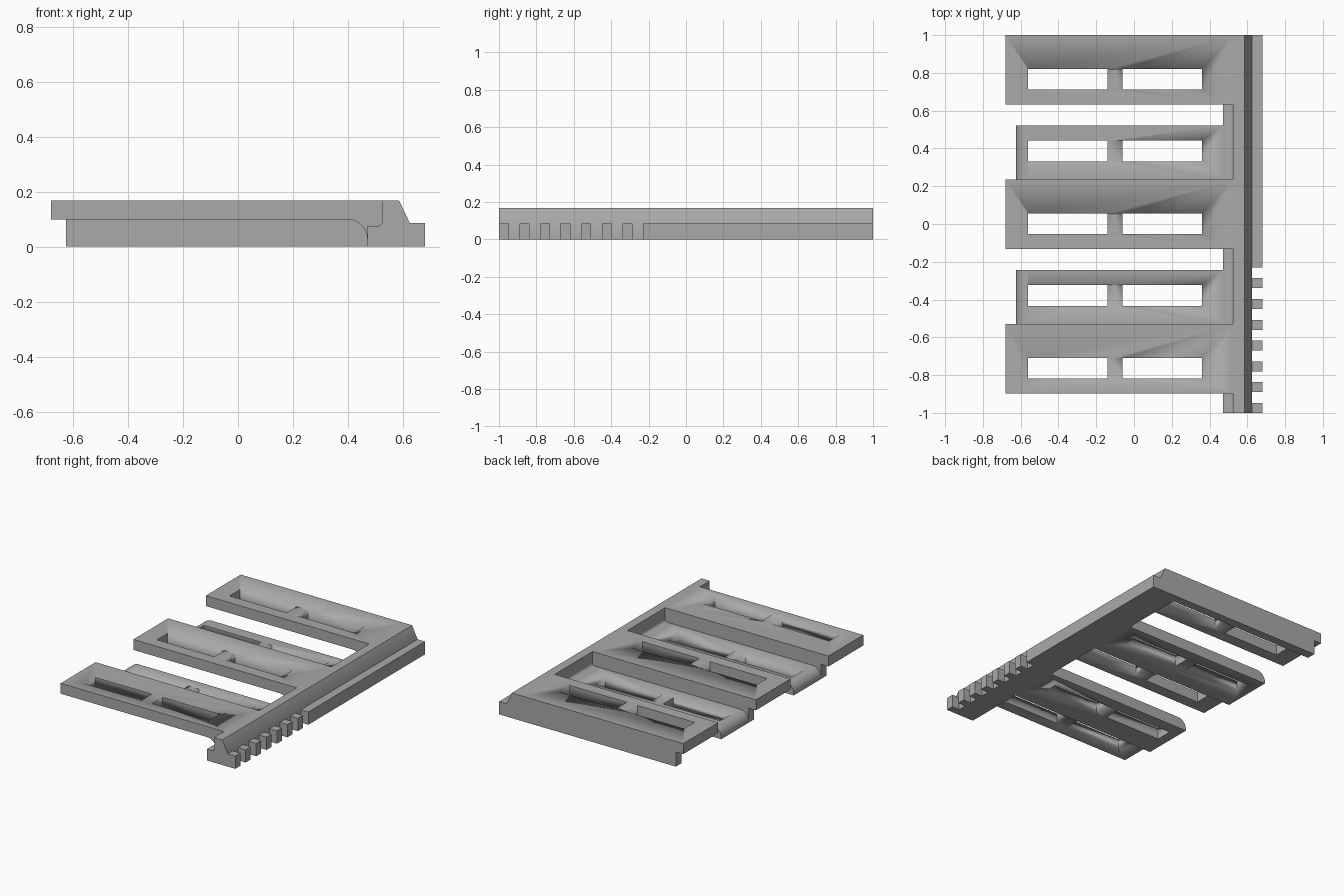
import bpy
import bmesh
from math import pi, cos, sin

cube = bpy.data.objects.get("Cube")
if cube:
    bpy.data.objects.remove(cube, do_unlink=True)

GREY = (0.4, 0.4, 0.4, 1)
mat = bpy.data.materials.new("mid grey")
mat.use_nodes = True
mat.diffuse_color = GREY
mat.node_tree.nodes["Principled BSDF"].inputs["Base Color"].default_value = GREY

TOP, SPLIT, LOW_TOP, LIP = 0.168, 0.098, 0.075, 0.085
FINGER_END, LOW_END = -0.68, -0.625
RAIL_IN, RAIL_STEP, SLOPE_FOOT = 0.47, 0.525, 0.625
WEB = 0.06


def arc(cx, cz, r, start, end, n=10):
    """Points on an arc in the xz plane, angles in units of pi."""
    angles = [pi * (start + (end - start) * i / n) for i in range(n + 1)]
    return [(cx + r * cos(a), cz + r * sin(a)) for a in angles]


def extrude(name, profile, y0, y1):
    """Solid made from an xz profile swept from y0 to y1."""
    bm = bmesh.new()
    face = bm.faces.new([bm.verts.new((x, y0, z)) for x, z in profile])
    result = bmesh.ops.extrude_face_region(bm, geom=[face])
    verts = [v for v in result["geom"] if isinstance(v, bmesh.types.BMVert)]
    bmesh.ops.translate(bm, verts=verts, vec=(0, y1 - y0, 0))
    bmesh.ops.recalc_face_normals(bm, faces=bm.faces)
    mesh = bpy.data.meshes.new(name)
    bm.to_mesh(mesh)
    bm.free()
    mesh.materials.append(mat)
    obj = bpy.data.objects.new(name, mesh)
    bpy.context.collection.objects.link(obj)
    bpy.ops.object.select_all(action="DESELECT")
    obj.select_set(True)
    bpy.context.view_layer.objects.active = obj
    bpy.ops.object.shade_smooth_by_angle(angle=pi / 6)
    return obj


def box(name, x0, x1, y0, y1, z0, z1):
    return extrude(name, [(x0, z0), (x1, z0), (x1, z1), (x0, z1)], y0, y1)


def cut_slots(obj, yc):
    """Two long through slots along a finger."""
    for x0 in (-0.56, -0.06):
        cutter = box("slot_cutter", x0, x0 + 0.42, yc - 0.055, yc + 0.055, -0.1, 0.3)
        mod = obj.modifiers.new("slot", "BOOLEAN")
        mod.operation = "DIFFERENCE"
        mod.solver = "EXACT"
        mod.object = cutter
        bpy.context.view_layer.objects.active = obj
        bpy.ops.object.modifier_apply(modifier=mod.name)
        bpy.data.objects.remove(cutter, do_unlink=True)


# Rail with a filleted inner step and a sloped outer side
step = [(RAIL_IN, LOW_TOP)] + arc(RAIL_STEP - 0.018, LOW_TOP + 0.018, 0.018, -0.5, 0, 6)
rail = [(RAIL_IN, 0)] + step + [(RAIL_STEP, TOP), (0.585, TOP), (SLOPE_FOOT, LIP), (SLOPE_FOOT, 0)]
extrude("rail", rail, -1, 1)

# Outer lip, broken into teeth towards the front
box("rail_lip", SLOPE_FOOT, 0.68, -0.23, 1, 0, LIP)
for i in range(7):
    y = -1 + i * 0.11
    box(f"lip_tooth_{i + 1}", SLOPE_FOOT, 0.68, y, y + 0.053, 0, LIP)

# Raised fingers, filleted underneath where they meet the rail
fillet = arc(RAIL_IN - 0.07, SPLIT - 0.07, 0.07, 0.5, 0)
high = [(FINGER_END, TOP), (FINGER_END, SPLIT)] + fillet + step + [(RAIL_STEP, TOP)]
for i, y1 in enumerate((-0.53, 0.235, 1)):
    finger = extrude(f"raised_finger_{i + 1}", high, y1 - 0.367, y1)
    cut_slots(finger, y1 - 0.234)
    # Web under the back edge, joining the raised and lowered fingers
    box(f"finger_web_{i + 1}", LOW_END, RAIL_IN, y1 - WEB, y1, 0, SPLIT)

# Lowered fingers with a rounded free end
nose = arc(LOW_END + 0.062, LOW_TOP - 0.062, 0.062, 1, 0.5)
low = [(RAIL_IN, 0), (LOW_END, 0)] + nose + [(RAIL_IN, LOW_TOP)]
for i, y0 in enumerate((-0.53, 0.235)):
    finger = extrude(f"lowered_finger_{i + 1}", low, y0, y0 + 0.287)
    cut_slots(finger, y0 + 0.152)
